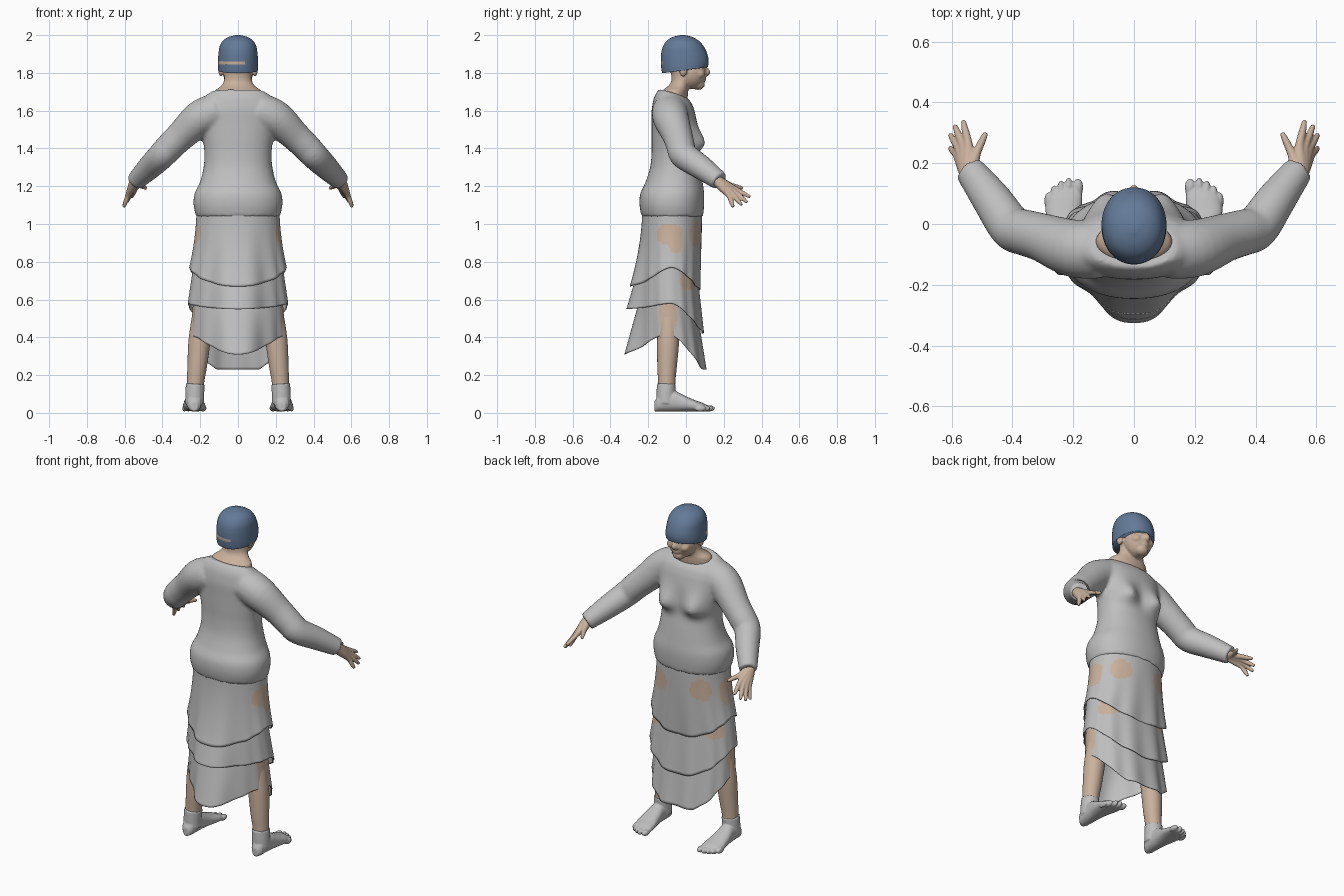
import bpy, bmesh, math
from mathutils import Vector, Matrix

if "Cube" in bpy.data.objects:
    bpy.data.objects.remove(bpy.data.objects["Cube"])


def material(name, rgb):
    m = bpy.data.materials.new(name)
    m.diffuse_color = (*rgb, 1)
    m.use_nodes = True
    m.node_tree.nodes["Principled BSDF"].inputs["Base Color"].default_value = m.diffuse_color
    return m


CLOTH = material("grey cloth", (0.52, 0.52, 0.52))
SKIN = material("skin", (0.59, 0.44, 0.335))
CAP = material("blue cap", (0.125, 0.195, 0.315))


def finish(bm, name, mats, voxel=0, smooth=4, thick=0):
    bmesh.ops.recalc_face_normals(bm, faces=bm.faces)
    for f in bm.faces:
        f.smooth = True
    me = bpy.data.meshes.new(name)
    bm.to_mesh(me)
    bm.free()
    ob = bpy.data.objects.new(name, me)
    bpy.context.collection.objects.link(ob)
    for m in mats:
        me.materials.append(m)
    if voxel:  # fuse overlapping volumes into one skin
        r = ob.modifiers.new("fuse", 'REMESH')
        r.mode, r.voxel_size, r.use_smooth_shade = 'VOXEL', voxel, True
        s = ob.modifiers.new("soften", 'SMOOTH')
        s.factor, s.iterations = 0.5, smooth
    if thick:
        s = ob.modifiers.new("thickness", 'SOLIDIFY')
        s.thickness, s.offset = thick, -1
    return ob


def skin_rings(bm, rings, caps=True):
    vs = [[bm.verts.new(p) for p in r] for r in rings]
    n = len(vs[0])
    for a, b in zip(vs, vs[1:]):
        for i in range(n):
            j = (i + 1) % n
            bm.faces.new((a[i], a[j], b[j], b[i]))
    if caps:
        bm.faces.new(vs[0][::-1])
        bm.faces.new(vs[-1])


def ellipse(c, u, v, n=32, power=2.0):
    pts = []
    for i in range(n):
        a = 2 * math.pi * i / n
        ca, sa = math.cos(a), math.sin(a)
        e = 2 / power
        pts.append(Vector(c) + u * math.copysign(abs(ca) ** e, ca)
                   + v * math.copysign(abs(sa) ** e, sa))
    return pts


def resample(rows, steps):
    """Smooth curve through rows of numbers."""
    out, last = [], len(rows) - 1
    for k in range(steps + 1):
        f = k / steps * last
        i = min(int(f), last - 1)
        t = f - i
        quad = zip(rows[max(i - 1, 0)], rows[i], rows[i + 1], rows[min(i + 2, last)])
        out.append([.5 * (2 * b + (c - a) * t + (2 * a - 5 * b + 4 * c - d) * t * t
                          + (3 * b - a - 3 * c + d) * t ** 3) for a, b, c, d in quad])
    return out


def tube(bm, path, n=20):
    """Round limb through (x, y, z, radius) points."""
    path = resample(path, 4 * len(path))
    pts = [Vector(p[:3]) for p in path]
    rings = []
    for i, p in enumerate(pts):
        t = (pts[min(i + 1, len(pts) - 1)] - pts[max(i - 1, 0)]).normalized()
        u = t.cross(Vector((0.3, -0.9, 0.3))).normalized()
        rings.append(ellipse(p, u * path[i][3], t.cross(u) * path[i][3], n))
    skin_rings(bm, rings)


def ball(bm, c, r):
    m = Matrix.Translation(c) @ Matrix.Diagonal((*r, 1))
    bmesh.ops.create_uvsphere(bm, u_segments=24, v_segments=16, radius=1, matrix=m)


def column(profile, steps, n=64, power=2.0):
    """Upright rings from (z, half width, back y, front y)."""
    return [ellipse((0, (yb + yf) / 2, z), Vector((rx, 0, 0)), Vector((0, (yf - yb) / 2, 0)), n, power)
            for z, rx, yb, yf in resample(profile, steps)]


# Blouse: torso with bust and tilted neckline, plus both sleeves
bm = bmesh.new()
torso = column([(1.04, .222, -.235, .09), (1.10, .235, -.246, .096), (1.16, .23, -.242, .096),
                (1.22, .202, -.215, .088), (1.30, .182, -.19, .075), (1.38, .178, -.182, .06),
                (1.45, .186, -.182, .06), (1.53, .2, -.182, .058), (1.60, .208, -.182, .045),
                (1.66, .195, -.172, .03), (1.69, .17, -.16, .015), (1.712, .14, -.145, .0)], 66, 80, 2.2)
for r in torso:
    for p in r:
        if p.y > -.05:
            dz = p.z - 1.425
            p.y += .055 * math.exp(-((abs(p.x) - .1) / .062) ** 2 - (dz / (.08 if dz > 0 else .045)) ** 2)
        if p.z > 1.6:
            p.z -= .35 * (p.z - 1.6) * max(0, min(1, (p.y + .12) / .12))
skin_rings(bm, torso)
for s in (-1, 1):
    tube(bm, [(s * .11, -.085, 1.60, .095), (s * .2, -.08, 1.56, .095), (s * .3, -.045, 1.468, .08),
              (s * .36, -.028, 1.41, .076), (s * .405, -.01, 1.362, .073),
              (s * .468, .08, 1.30, .065), (s * .541, .178, 1.228, .05)], 28)
finish(bm, "blouse", [CLOTH], .01, 5)


# Three tiers of skirt with folds, dipped hems, a pointed tail and bare patches
def tier(name, top, side, back, front, rx, yb, yf, power, patches, dips):
    n, rows, low = 120, 26, min(back, front)
    rings = []
    for j in range(rows + 1):
        ring = []
        for i in range(n):
            a = 2 * math.pi * i / n
            c, s = math.cos(a), math.sin(a)
            if s > 0:
                hem = side + (front - side) * min(1, s * dips[1]) ** 1.6
            else:
                hem = side + (back - side) * abs(s) ** dips[0]
            z = top + (hem - top) * j / rows
            k = ((top - z) / (top - low)) ** power
            x0, f0 = (p + (q - p) * k for p, q in (rx, yf))
            fold = 1 + .04 * k * math.cos(14 * a + 1.5 * math.sin(2 * a)) * abs(s)
            y = (yb[0] + f0) / 2 + (f0 - yb[0]) / 2 * s * fold
            if s < 0:
                y += (yb[1] - yb[0]) * k * abs(s) ** 8
            ring.append(Vector((x0 * math.copysign(abs(c) ** .95, c) * fold, y, z)))
        rings.append(ring)
    bm = bmesh.new()
    skin_rings(bm, rings, False)
    for f in bm.faces:
        c = f.calc_center_median()
        if abs(c.x) > .08 and any((abs(c.y - y) / ry) ** 2 + (abs(c.z - z) / rz) ** 2 < 1
                                  for y, z, ry, rz in patches):
            f.material_index = 1
    finish(bm, name, [CLOTH, SKIN], thick=.005)


tier("skirt_upper_tier", 1.07, .77, .67, .65, (.22, .29), (-.232, -.31), (.085, .075), 1.8,
     [(-.085, .945, .07, .058), (-.055, .90, .04, .055), (.05, .945, .03, .062)], (1.6, 1))
tier("skirt_middle_tier", .82, .58, .55, .42, (.23, .29), (-.235, -.36), (.055, .095), 1,
     [(.01, .70, .04, .05)], (1.6, 1))
tier("skirt_lower_tier", .62, .41, .31, .23, (.235, .265), (-.24, -.355), (.05, .108), 1,
     [(-.095, .51, .05, .095)], (3.2, 1.1))

for s, label in ((-1, "left"), (1, "right")):
    # Leg
    bm = bmesh.new()
    tube(bm, [(s * .12, -.085, .98, .09), (s * .14, -.085, .8, .085), (s * .175, -.088, .57, .06),
              (s * .192, -.092, .47, .058), (s * .205, -.095, .37, .058), (s * .216, -.1, .25, .052),
              (s * .224, -.102, .17, .046), (s * .226, -.102, .12, .045)], 28)
    finish(bm, label + "_leg", [SKIN])

    # Foot with ankle cuff and toes
    bm = bmesh.new()
    rings = []
    for y, x, r, h in [(-.168, .232, .018, .05), (-.15, .232, .036, .08), (-.1, .232, .043, .11),
                       (-.05, .233, .046, .105), (0, .234, .053, .08), (.05, .232, .06, .058),
                       (.09, .226, .056, .045), (.115, .216, .042, .032)]:
        rings.append(ellipse((s * x, y, .008 + h / 2), Vector((r, 0, 0)), Vector((0, 0, h / 2)), 28, 2.3))
    skin_rings(bm, rings)
    tube(bm, [(s * .23, -.106, .05, .05), (s * .229, -.106, .1, .05), (s * .226, -.104, .152, .05)], 28)
    for x, y, r in [(.185, .12, .018), (.215, .123, .013), (.24, .114, .012), (.263, .098, .012),
                    (.283, .075, .012)]:
        ball(bm, (s * x, y, .024), (r, .03, .017))
    finish(bm, label + "_foot", [CLOTH], .005, 2)

    # Hand: palm bones and fingers fused together
    bm = bmesh.new()
    wrist = (s * .545, .165, 1.228)
    for k, t in [((.545, .26, 1.185), (.562, .34, 1.143)), ((.562, .255, 1.172), (.59, .324, 1.115)),
                 ((.575, .245, 1.16), (.605, .295, 1.10)), ((.582, .228, 1.15), (.605, .25, 1.09)),
                 ((.518, .235, 1.205), (.487, .30, 1.19))]:
        k, t = Vector((s * k[0], *k[1:])), Vector((s * t[0], *t[1:]))
        tube(bm, [(*wrist, .03), (*(Vector(wrist).lerp(k, .5)), .023), (*k, .015),
                  (*(k.lerp(t, .6)), .012), (*t, .008)], 14)
    finish(bm, label + "_hand", [SKIN], .0045, 2)

# Head and neck: jaw, chin, cheeks, nose, lips and ears
bm = bmesh.new()
skin_rings(bm, column([(1.62, .13, -.12, .0), (1.68, .127, -.13, .01), (1.708, .12, -.122, .012),
                       (1.726, .095, -.1, .016), (1.75, .077, -.08, .026), (1.79, .072, -.078, .04),
                       (1.86, .075, -.09, .05)], 28, 40))
ball(bm, (0, -.01, 1.87), (.09, .11, .09))
ball(bm, (0, .03, 1.805), (.08, .078, .092))
ball(bm, (0, .064, 1.74), (.038, .036, .03))
ball(bm, (0, .087, 1.766), (.026, .02, .014))
tube(bm, [(0, .095, 1.84, .01), (0, .107, 1.815, .014), (0, .112, 1.802, .016), (0, .1, 1.79, .014)])
for s in (-1, 1):
    ball(bm, (s * .042, .07, 1.795), (.03, .03, .026))
    ball(bm, (s * .014, .103, 1.798), (.011, .012, .009))
    ball(bm, (s * .09, -.015, 1.815), (.014, .022, .034))
finish(bm, "head", [SKIN], .006, 2)

# Cap with an open slit at the back
bm = bmesh.new()
cap = column([(1.815, .106, -.126, .116), (1.84, .107, -.131, .12), (1.87, .106, -.133, .119),
              (1.905, .103, -.131, .111), (1.94, .097, -.122, .094), (1.97, .08, -.102, .068),
              (1.99, .05, -.07, .033), (2.0, .012, -.03, -.005)], 70, 72, 2.1)
for r in cap:
    for p in r:
        p.z += .016 * (p.y / .12) * max(0, min(1, (1.9 - p.z) / .08))
skin_rings(bm, cap)
for f in bm.faces:
    c = f.calc_center_median()
    if len(f.verts) == 4 and c.y < -.04 and -.11 < c.x < .035 and abs(c.z - 1.853) < .008:
        f.material_index = 1
finish(bm, "cap", [CAP, SKIN])
